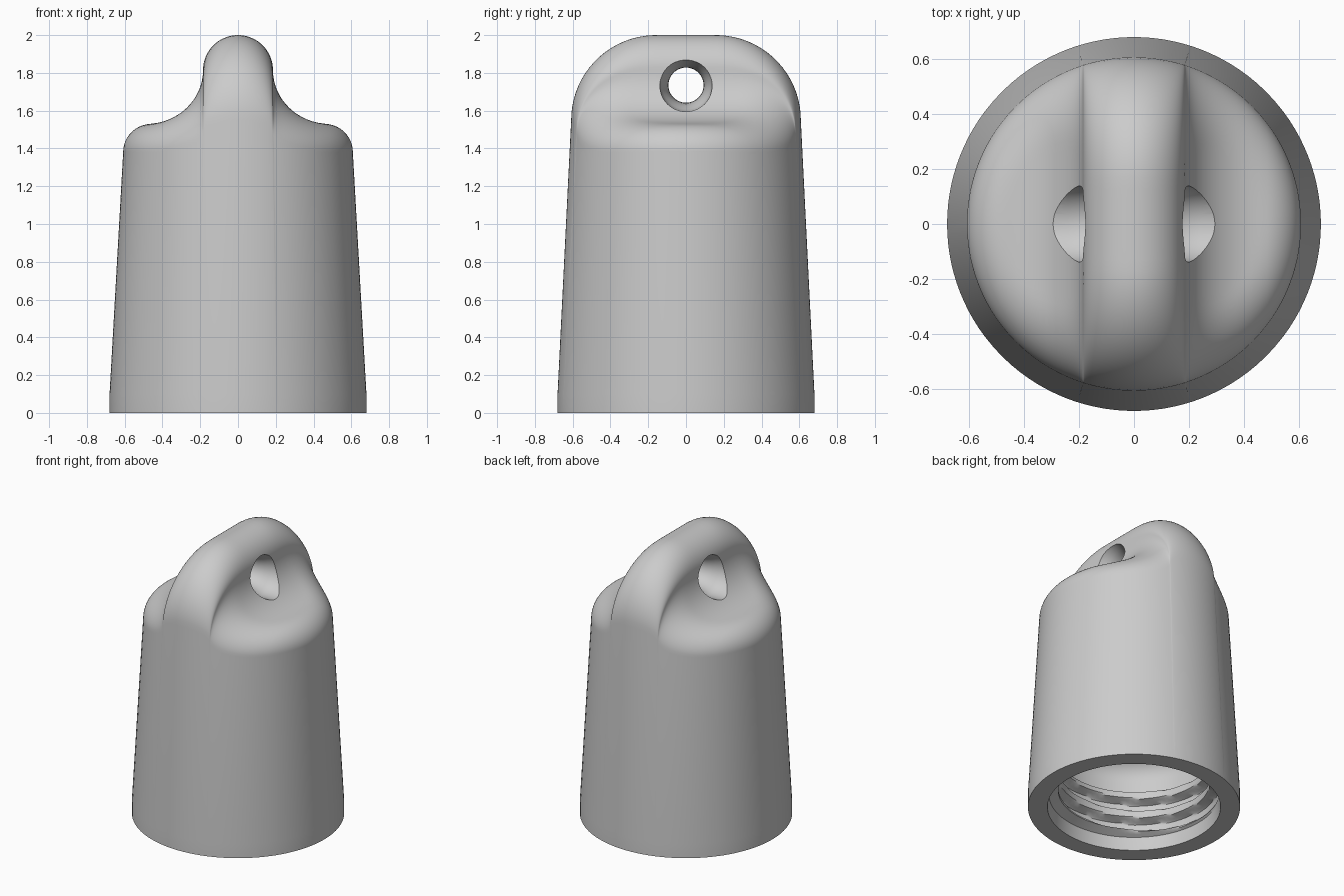
import bpy, bmesh, math

if "Cube" in bpy.data.objects:
    bpy.data.objects.remove(bpy.data.objects["Cube"])

W, BASE = 0.608, 0.68            # wall radius at the shoulder and at the base
ROWS = 44

grey = bpy.data.materials.new("plain grey")
grey.diffuse_color = (0.6, 0.6, 0.6, 1)
grey.use_nodes = True
grey.node_tree.nodes["Principled BSDF"].inputs["Base Color"].default_value = grey.diffuse_color


def make_object(name, bm):
    bmesh.ops.recalc_face_normals(bm, faces=bm.faces[:])
    mesh = bpy.data.meshes.new(name)
    bm.to_mesh(mesh)
    bm.free()
    mesh.materials.append(grey)
    ob = bpy.data.objects.new(name, mesh)
    bpy.context.collection.objects.link(ob)
    return ob


def bridge(bm, a, b):
    n = len(a)
    for i in range(n):
        bm.faces.new((a[i], a[(i + 1) % n], b[(i + 1) % n], b[i]))


# Ridge profile: round crest, concave scoop, flat shoulder out to the wall
half = []
for i in range(19):
    a = math.pi / 2 * i / 18
    half.append((0.185 * math.sin(a), 1.815 + 0.185 * math.cos(a)))
for i in range(1, 17):
    a = math.pi / 2 * i / 16
    half.append((0.485 - 0.3 * math.cos(a), 1.815 - 0.285 * math.sin(a)))
phi = math.acos(0.485 / W)
for i in range(1, 13):
    half.append((W * math.cos(phi * (1 - i / 12)), 1.53))
profile = [(-x, z) for x, z in reversed(half[1:])] + half


def rounded_height(x, y, z):
    """Drop the profile near the wall with a fillet that grows with height."""
    r = 0.15 + 0.30 * (z - 1.53) / 0.47
    k = min(max(r - (W - math.hypot(x, y)), 0), r)
    return z - r + math.sqrt(r * r - k * k)


# Cap body: sculpted top lofted along the profile, then the tapered wall
bm = bmesh.new()
columns = []
for n, (x, z) in enumerate(profile):
    if n in (0, len(profile) - 1):
        columns.append([bm.verts.new((x, 0, rounded_height(x, 0, z)))])
        continue
    reach = math.sqrt(W * W - x * x)
    col = []
    for j in range(ROWS + 1):
        y = reach * math.sin(math.pi / 2 * (2 * j / ROWS - 1))
        col.append(bm.verts.new((x, y, rounded_height(x, y, z))))
    columns.append(col)
for a, b in zip(columns, columns[1:]):
    for j in range(ROWS):
        if len(a) == 1:
            bm.faces.new((a[0], b[j], b[j + 1]))
        elif len(b) == 1:
            bm.faces.new((a[j], b[0], a[j + 1]))
        else:
            bm.faces.new((a[j], b[j], b[j + 1], a[j + 1]))
rim = [c[0] for c in columns] + [c[-1] for c in reversed(columns[1:-1])]
rings = [rim]
for z in (0.1, 0.0):
    s = BASE / W
    rings.append([bm.verts.new((v.co.x * s, v.co.y * s, z)) for v in rim])
for a, b in zip(rings, rings[1:]):
    bridge(bm, a, b)
bm.faces.new(rings[-1])
body = make_object("cap_body", bm)


def thread_radius(z, angle):
    """Inner wall with a helical thread standing inwards."""
    wall, pitch = 0.545, 0.14
    wave = math.cos(2 * math.pi * z / pitch - angle)
    ridge = min(max(0.5 + 1.3 * wave, 0), 1)
    fade = min(max((z - 0.09) / 0.03, 0), 1) * min(max((0.42 - z) / 0.03, 0), 1)
    return wall - 0.06 * ridge * fade


# Threaded cavity cutter, closed by a rounded ceiling
SEG = 96
bm = bmesh.new()
levels = [-0.05, 0.0] + [0.08 + 0.01 * i for i in range(36)] + [0.5]
angles = [2 * math.pi * i / SEG for i in range(SEG)]
rings = []
for z in levels:
    ring = []
    for a in angles:
        r = 0.555 if z <= 0 else thread_radius(z, a)
        ring.append(bm.verts.new((r * math.cos(a), r * math.sin(a), z)))
    rings.append(ring)
for i in range(1, 9):
    t = math.pi / 2 * i / 8
    r, z = 0.395 + 0.15 * math.cos(t), 0.5 + 0.15 * math.sin(t)
    rings.append([bm.verts.new((r * math.cos(a), r * math.sin(a), z)) for a in angles])
for a, b in zip(rings, rings[1:]):
    bridge(bm, a, b)
bm.faces.new(rings[0])
bm.faces.new(rings[-1])
cavity = make_object("cavity_cutter", bm)

# Flared cord hole cutter running along x
bm = bmesh.new()
flare = [(0, 0.093), (0.05, 0.095), (0.09, 0.101), (0.13, 0.113),
         (0.16, 0.127), (0.19, 0.138), (0.24, 0.14), (0.45, 0.14)]
rings = []
for x, r in [(-x, r) for x, r in reversed(flare[1:])] + flare:
    rings.append([bm.verts.new((x, r * math.cos(2 * math.pi * i / 48),
                                1.735 + r * math.sin(2 * math.pi * i / 48)))
                  for i in range(48)])
for a, b in zip(rings, rings[1:]):
    bridge(bm, a, b)
bm.faces.new(rings[0])
bm.faces.new(rings[-1])
hole = make_object("hole_cutter", bm)

# Cut the cavity and the hole, then smooth
bpy.context.view_layer.objects.active = body
body.select_set(True)
for cutter in (cavity, hole):
    mod = body.modifiers.new(cutter.name, 'BOOLEAN')
    mod.operation = 'DIFFERENCE'
    mod.solver = 'EXACT'
    mod.object = cutter
    bpy.ops.object.modifier_apply(modifier=mod.name)
    bpy.data.objects.remove(cutter)
bpy.ops.object.shade_smooth_by_angle(angle=math.radians(35))
